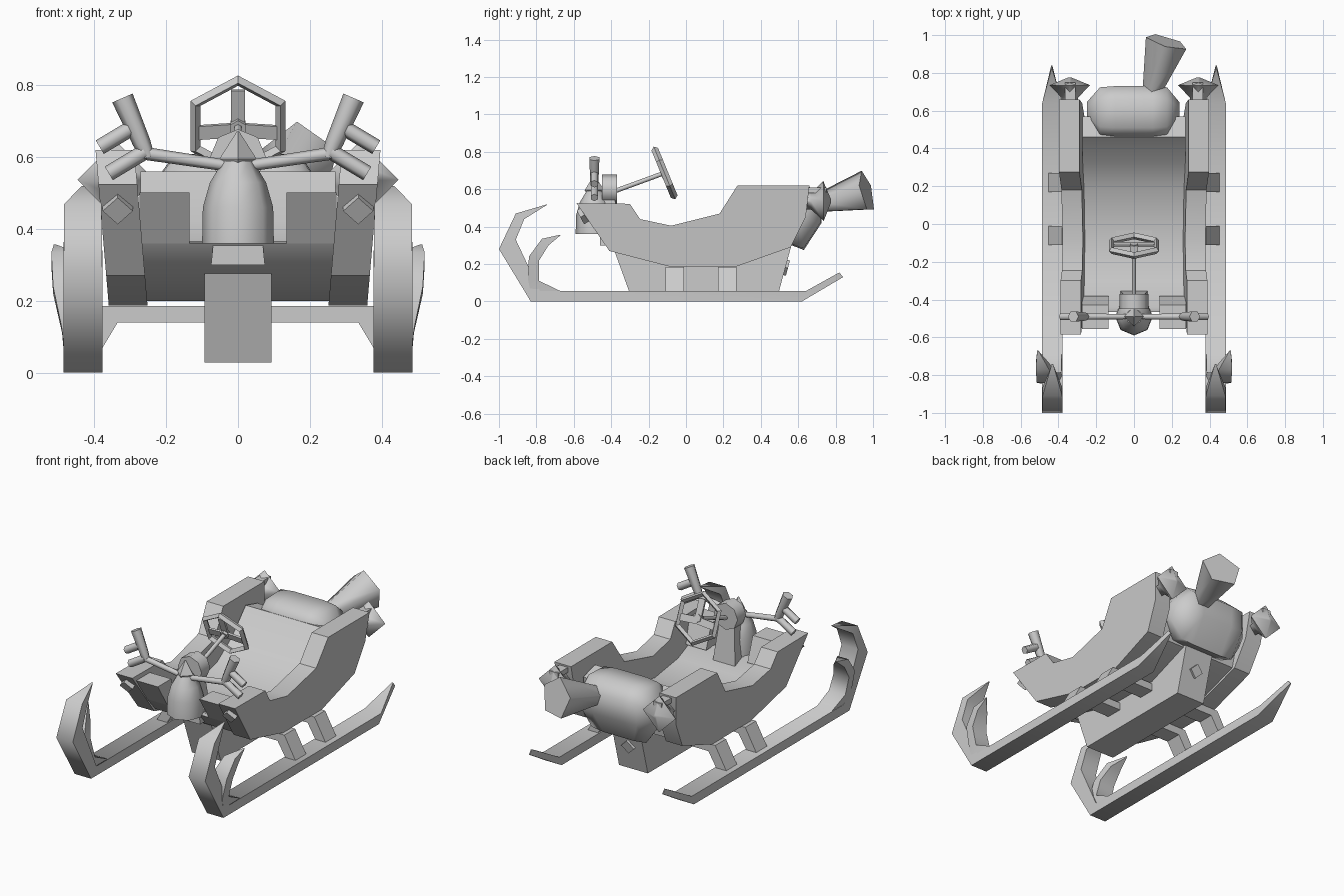
import bpy, bmesh
from math import sin, cos, pi, radians
from mathutils import Vector

cube = bpy.data.objects.get("Cube")
if cube:
    bpy.data.objects.remove(cube)

GREY = (0.6, 0.6, 0.6, 1)
grey = bpy.data.materials.new("plain_grey")
grey.use_nodes = True
grey.diffuse_color = GREY
grey.node_tree.nodes["Principled BSDF"].inputs["Base Color"].default_value = GREY


def loft(name, sections, smooth=0, closed=False):
    """Skin equal-length rings of points, capping the ends unless closed."""
    bm = bmesh.new()
    rings = [[bm.verts.new(p) for p in s] for s in sections]
    pairs = list(zip(rings, rings[1:]))
    if closed:
        pairs.append((rings[-1], rings[0]))
    else:
        bm.faces.new(rings[0])
        bm.faces.new(rings[-1])
    for a, b in pairs:
        for i in range(len(a)):
            j = (i + 1) % len(a)
            bm.faces.new((a[i], a[j], b[j], b[i]))
    bmesh.ops.recalc_face_normals(bm, faces=bm.faces)
    mesh = bpy.data.meshes.new(name)
    bm.to_mesh(mesh)
    bm.free()
    mesh.materials.append(grey)
    ob = bpy.data.objects.new(name, mesh)
    bpy.context.collection.objects.link(ob)
    if smooth:
        bpy.ops.object.select_all(action='DESELECT')
        ob.select_set(True)
        bpy.context.view_layer.objects.active = ob
        bpy.ops.object.shade_smooth_by_angle(angle=radians(smooth))
    return ob


def turned(name, stops, n=6, smooth=0):
    """Round or faceted rod through (point, radius) stops."""
    axis = Vector(stops[-1][0]) - Vector(stops[0][0])
    rot = axis.to_track_quat('Z', 'Y')
    angles = [pi / 2 + 2 * pi * k / n for k in range(n)]
    return loft(name, [[Vector(p) + rot @ Vector((r * cos(a), r * sin(a), 0))
                        for a in angles] for p, r in stops], smooth)


def slab(name, x0, x1, outline, smooth=0):
    """Side outline (y, z) extruded across x."""
    return loft(name, [[(x, y, z) for y, z in outline] for x in (x0, x1)], smooth)


def ribbon(name, side, stops):
    """Band in the side plane: outer point, inner point, centre x, half width."""
    return loft(name, [[(side * (c - w), *o), (side * (c + w), *o),
                        (side * (c + w), *i), (side * (c - w), *i)]
                       for o, i, c, w in stops], 65)


# Side wall outline (y, z)
WALL = [(-.585, .525), (-.30, .522), (-.245, .44), (-.08, .405), (.18, .47),
        (.275, .62), (.66, .62), (.64, .45), (.56, .29), (.27, .187),
        (-.09, .187), (-.41, .27)]
# Bracket outline (x, z)
BRACKET = [(0, .185), (.38, .185), (.46, .04), (.395, .04), (.335, .14), (0, .14)]
# Front block outline, following the slope of the prow
BLOCK = [(-.555, .502), (-.465, .36), (-.38, .36), (-.43, .502)]

for side, word in ((1, "left"), (-1, "right")):
    # Runner with curled front and pointed tail
    ribbon(word + "_runner", side, [
        ((.84, .13), (.82, .155), .435, .003),
        ((.62, 0), (.64, .055), .432, .054),
        ((-.83, 0), (-.78, .055), .432, .054),
        ((-1, .28), (-.91, .33), .432, .054),
        ((-.91, .47), (-.865, .44), .432, .052),
        ((-.74, .52), (-.745, .515), .432, .003)])
    # Smaller inner curl
    ribbon(word + "_runner_prong", side, [
        ((-.825, .02), (-.66, .05), .432, .05),
        ((-.845, .12), (-.785, .11), .437, .053),
        ((-.84, .24), (-.785, .22), .465, .05),
        ((-.77, .335), (-.735, .30), .485, .035),
        ((-.67, .357), (-.675, .35), .51, .003)])
    # Runner brackets
    for label, y in (("front", -.06), ("rear", .22)):
        loft(f"{word}_{label}_bracket",
             [[(side * x, y + d, z) for x, z in BRACKET] for d in (-.05, .05)])
    # Leaning side wall
    loft(word + "_side_wall",
         [[(side * (x + .085 * (z - .187)), y, z) for y, z in WALL]
          for x in (.252, .36)], 40)
    # Front block and diamond lamp
    slab(word + "_front_block", side * .135, side * .275, BLOCK)
    turned(word + "_lamp", [((side * .335, -.50, .485), .042),
                            ((side * .335, -.565, .45), .042)], 4)
    # Rear thruster
    turned(word + "_thruster", [((side * .34, .62, .535), .04),
                                ((side * .34, .67, .535), .045),
                                ((side * .34, .735, .537), .107),
                                ((side * .34, .775, .537), .01)], 4, 75)
    slab(word + "_thruster_bracket", side * .31, side * .365,
         [(.60, .58), (.75, .58), (.75, .61), (.60, .61)])
    # Handlebar and grip
    turned(word + "_handlebar", [((0, -.49, .572), .016),
                                 ((side * .255, -.49, .61), .018)], 6, 65)
    turned(word + "_grip", [((side * .25, -.49, .60), .018),
                            ((side * .268, -.49, .64), .025),
                            ((side * .322, -.49, .765), .031)], 6, 65)
    # Short twin pipes beside the grip
    for label, dx, z in (("upper", 0, .688), ("lower", -.025, .615)):
        turned(f"{word}_{label}_pipe",
               [((side * (.285 + dx), -.49, z), .022),
                ((side * (.385 + dx), -.49, z - .06), .022)], 6, 65)

# Keel
slab("keel", -.094, .094,
     [(-.385, .277), (-.295, .028), (.49, .028), (.58, .36), (.3, .3)])
turned("keel_rear_stud", [((0, .50, .19), .042), ((0, .545, .178), .042)], 4)

# Floor rising into the seat back
FLOOR = [(-.465, .36), (-.40, .28), (-.09, .2), (.27, .2), (.54, .3), (.57, .53),
         (.46, .56), (.33, .42), (.18, .33), (-.08, .28), (-.30, .31), (-.44, .365)]
slab("floor_and_seat", -.272, .272, FLOOR, 40)

# Rear tank with tapered ends
TANK = [(.46, .555), (.51, .605), (.66, .612), (.73, .55), (.725, .42),
        (.63, .275), (.54, .31), (.47, .42)]
loft("rear_tank", [[(x, .6 + k * (y - .6), .45 + k * (z - .45)) for y, z in TANK]
                   for x, k in ((-.25, .35), (-.18, .95), (-.1, 1),
                                (.1, 1), (.175, .95), (.24, .35))], 60)
# Flared exhaust
turned("exhaust_horn", [((.094, .70, .52), .052), ((.172, .965, .585), .117)], 5, 75)

# Nose cowl and cap
turned("nose_cowl", [((0, -.49, .36), .1), ((0, -.49, .46), .098),
                     ((0, -.49, .53), .078), ((0, -.49, .59), .042)], 8, 50)
turned("nose_cap", [((0, -.49, .56), .03), ((0, -.49, .595), .052),
                    ((0, -.49, .672), .003)], 4)

# Steering column
turned("column_drum", [((0, -.45, .60), .078), ((0, -.37, .60), .078)], 8, 50)
loft("column_mount", [[(-w, -.46, z), (w, -.46, z), (w, y, z), (-w, y, z)]
                      for w, y, z in ((.075, -.35, .30), (.05, -.38, .55))])
hub = Vector((0, -.115, .687))
turned("steering_column", [((0, -.38, .59), .012), (hub, .012)], 6, 65)

# Hexagonal steering wheel, tilted back
up = Vector((0, -.38, .925))
normal = Vector((0, .925, .38))


def on_wheel(x, v, depth=0):
    return hub + Vector((x, 0, 0)) + v * up + depth * normal


loft("steering_wheel_rim",
     [[on_wheel(r * cos(a), r * sin(a), d)
       for r, d in ((.152, 0), (.137, .019), (.121, 0), (.137, -.019))]
      for a in (pi / 2 + k * pi / 3 for k in range(6))], closed=True)
for label, degrees in (("upper", 90), ("left", -4), ("right", 184)):
    c, s = cos(radians(degrees)), sin(radians(degrees))
    loft(label + "_wheel_spoke",
         [[on_wheel(r * c - w * s, r * s + w * c - .012, d) for w, d in
           ((-.02, -.006), (.02, -.006), (.02, .006), (-.02, .006))]
          for r in (0, .12)])
turned("wheel_hub", [(hub - .02 * normal, .024), (hub + .012 * normal, .024)], 6)
